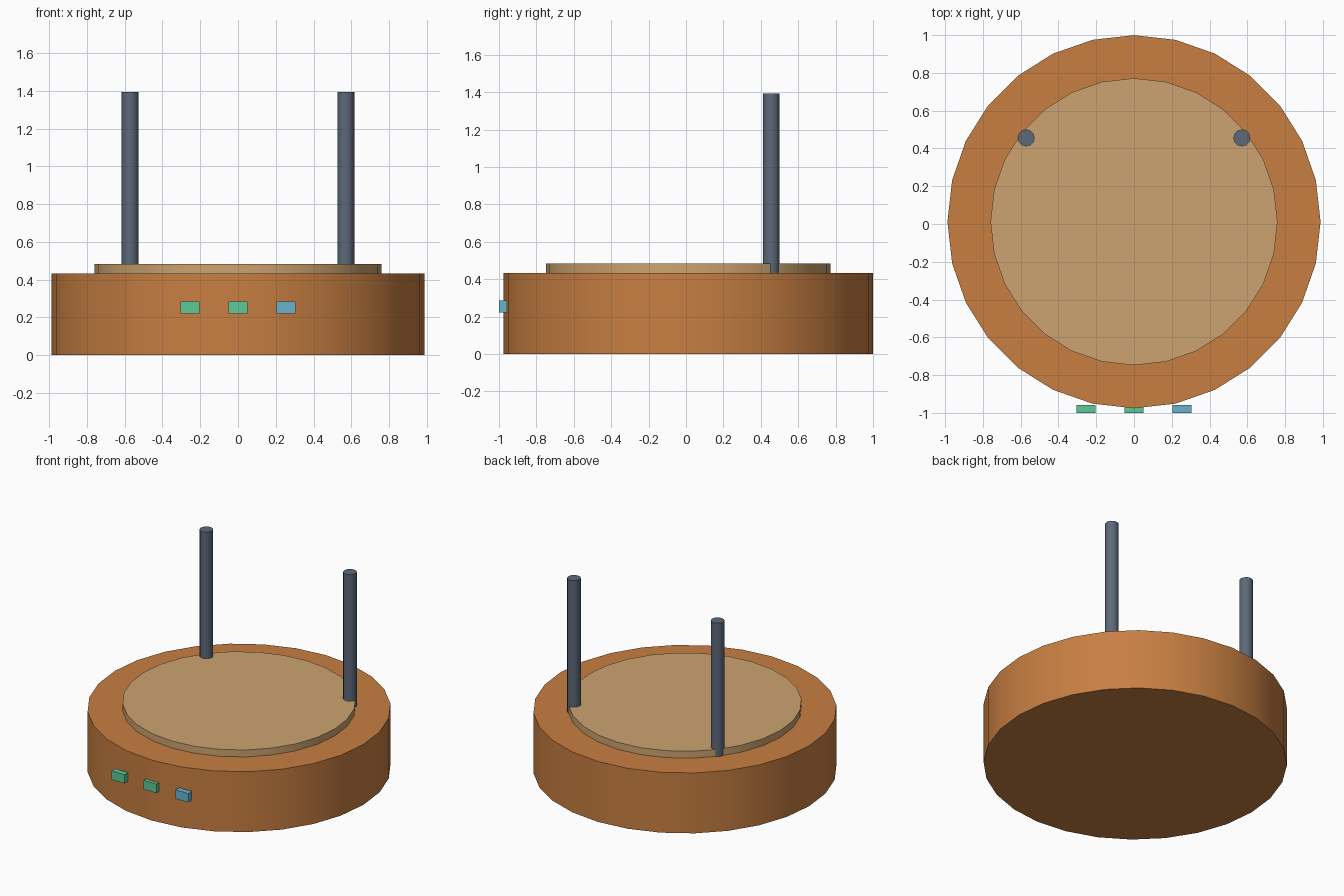
import bpy
from math import radians

cube = bpy.data.objects.get("Cube")
if cube:
    bpy.data.objects.remove(cube, do_unlink=True)


def material(name, rgb):
    """Flat material from 8-bit sRGB values, stored as linear."""
    lin = [((c / 255 + 0.055) / 1.055) ** 2.4 for c in rgb] + [1.0]
    mat = bpy.data.materials.new(name)
    mat.use_nodes = True
    mat.diffuse_color = lin
    bsdf = next(n for n in mat.node_tree.nodes if n.type == 'BSDF_PRINCIPLED')
    bsdf.inputs["Base Color"].default_value = lin
    return mat


orange = material("orange_clay", (200, 127, 66))
tan = material("tan_wood", (204, 164, 113))
slate = material("slate_metal", (93, 104, 121))
green = material("green_button", (95, 200, 150))
blue = material("blue_button", (106, 180, 205))


def cylinder(name, x, y, radius, bottom, top, sides, mat):
    bpy.ops.mesh.primitive_cylinder_add(
        vertices=sides, radius=radius, depth=top - bottom,
        location=(x, y, (bottom + top) / 2))
    obj = bpy.context.object
    obj.name = name
    obj.data.materials.append(mat)
    bpy.ops.object.shade_smooth_by_angle(angle=radians(40))


def box(name, centre, size, mat):
    bpy.ops.mesh.primitive_cube_add(size=1, location=centre)
    obj = bpy.context.object
    obj.name = name
    obj.scale = size
    bpy.ops.object.transform_apply(location=False, rotation=False, scale=True)
    obj.data.materials.append(mat)


# Round body and the raised plate on top of it
CENTRE_Y = 0.012
BODY_TOP = 0.434
cylinder("body", 0, CENTRE_Y, 0.988, 0, BODY_TOP, 28, orange)
cylinder("top_plate", 0, CENTRE_Y, 0.76, BODY_TOP, 0.484, 28, tan)

# Two upright posts near the back edge of the plate
for side, x in (("left", 0.571), ("right", -0.571)):
    cylinder(side + "_post", x, 0.456, 0.045, BODY_TOP, 1.393, 12, slate)

# Row of buttons across the front
for name, x, mat in (("right_button", -0.254, green),
                     ("middle_button", 0, green),
                     ("left_button", 0.254, blue)):
    box(name, (x, -0.979, 0.253), (0.102, 0.042, 0.064), mat)
